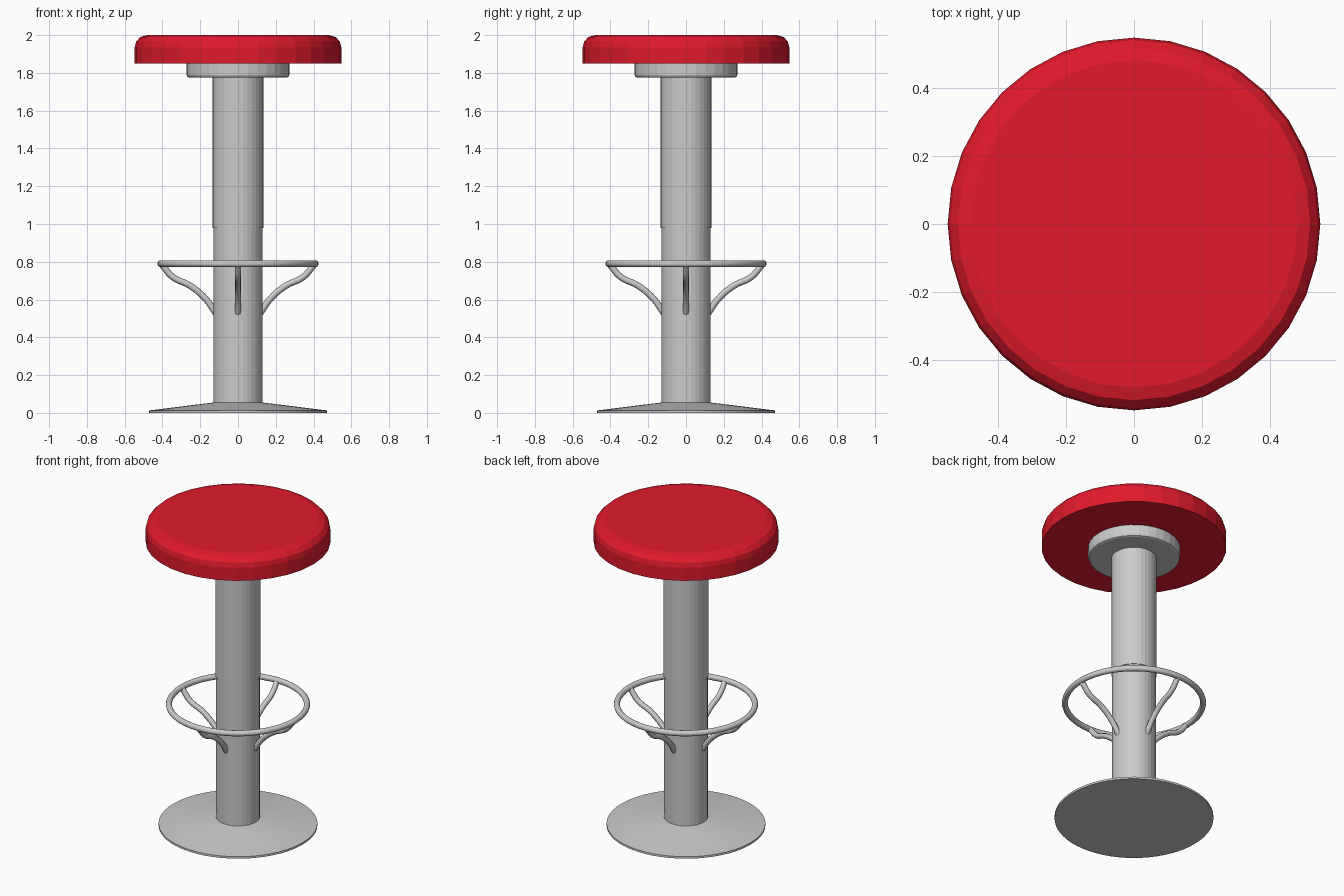
import bpy, bmesh
from math import pi, sin, cos
from mathutils import Matrix

if "Cube" in bpy.data.objects:
    bpy.data.objects.remove(bpy.data.objects["Cube"])

RED = bpy.data.materials.new("red_vinyl")
RED.diffuse_color = (0.75, 0.01, 0.025, 1)
RED.use_nodes = True
RED.node_tree.nodes["Principled BSDF"].inputs["Base Color"].default_value = RED.diffuse_color


def lathe(name, profile, sides=32, material=None):
    """Revolve (radius, z) points around z, closing both ends with flat caps."""
    bm = bmesh.new()
    rings = [[bm.verts.new((r * cos(2 * pi * i / sides), r * sin(2 * pi * i / sides), z))
              for i in range(sides)] for r, z in profile]
    for low, high in zip(rings, rings[1:]):
        for i in range(sides):
            j = (i + 1) % sides
            bm.faces.new((low[i], low[j], high[j], high[i]))
    bm.faces.new(rings[0][::-1])
    bm.faces.new(rings[-1])
    mesh = bpy.data.meshes.new(name)
    bm.to_mesh(mesh)
    bm.free()
    obj = bpy.data.objects.new(name, mesh)
    bpy.context.collection.objects.link(obj)
    if material:
        mesh.materials.append(material)
    return obj


# Seat cushion and the collar beneath it
lathe("seat", [(0.547, 1.85), (0.547, 1.935), (0.54, 1.965), (0.517, 1.99), (0.48, 2.0)],
      material=RED)
lathe("seat_collar", [(0.258, 1.775), (0.268, 1.779), (0.272, 1.79), (0.272, 1.852)])

# Telescopic column and conical base
lathe("upper_column", [(0.134, 0.98), (0.134, 1.78)])
lathe("lower_column", [(0.13, 0.04), (0.13, 0.99)])
lathe("base", [(0.47, 0), (0.47, 0.013), (0.13, 0.055)], sides=64)

# Foot ring
bpy.ops.mesh.primitive_torus_add(major_radius=0.409, minor_radius=0.018, major_segments=48,
                                 minor_segments=12, location=(0, 0, 0.79))
ring = bpy.context.object
ring.name = "foot_ring"
bpy.ops.object.shade_smooth()

# Four curved struts from the column to the foot ring
path = [(0.115, 0.525), (0.175, 0.608), (0.255, 0.674), (0.345, 0.719), (0.403, 0.785)]
for k, side in enumerate(("right", "back", "left", "front")):
    curve = bpy.data.curves.new(side + "_strut", "CURVE")
    curve.dimensions = "3D"
    curve.bevel_depth = 0.017
    curve.bevel_resolution = 2
    curve.resolution_u = 6
    curve.use_fill_caps = True
    spline = curve.splines.new("BEZIER")
    spline.bezier_points.add(len(path) - 1)
    for point, (x, z) in zip(spline.bezier_points, path):
        point.co = (x, 0, z)
        point.handle_left_type = point.handle_right_type = "AUTO"
    strut = bpy.data.objects.new(side + "_strut", curve)
    strut.matrix_world = Matrix.Rotation(k * pi / 2, 4, "Z")
    bpy.context.collection.objects.link(strut)
